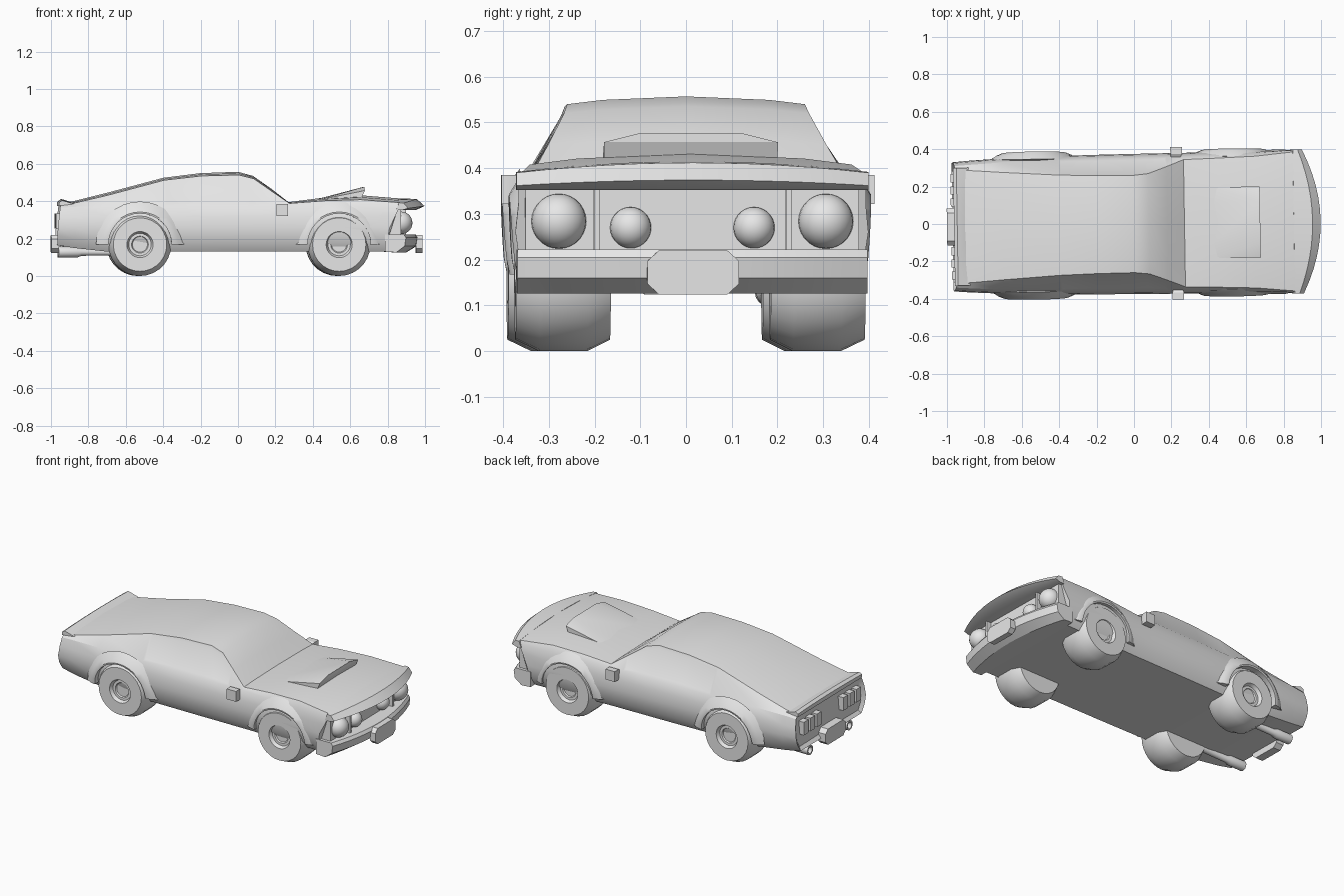
import bpy, bmesh, math
from mathutils import Matrix, Vector

cube = bpy.data.objects.get("Cube")
if cube:
    bpy.data.objects.remove(cube, do_unlink=True)

grey = bpy.data.materials.new("light_grey")
grey.use_nodes = True
colour = (0.8, 0.8, 0.8, 1)
grey.diffuse_color = colour
grey.node_tree.nodes["Principled BSDF"].inputs["Base Color"].default_value = colour

# The whole car sits at a slight angle to the x axis
YAW = Matrix.Rotation(0.016, 4, 'Z')


def finish(name, bm, angle=30):
    """Turn a bmesh into a smooth-shaded object with sharp edges kept."""
    bmesh.ops.recalc_face_normals(bm, faces=bm.faces)
    bm.transform(YAW)
    mesh = bpy.data.meshes.new(name)
    bm.to_mesh(mesh)
    bm.free()
    mesh.materials.append(grey)
    obj = bpy.data.objects.new(name, mesh)
    bpy.context.collection.objects.link(obj)
    bpy.ops.object.select_all(action='DESELECT')
    obj.select_set(True)
    bpy.context.view_layer.objects.active = obj
    bpy.ops.object.shade_smooth_by_angle(angle=math.radians(angle))
    return obj


def loft(rings, cap=True, closed=True):
    """Skin a list of equal-length point rings."""
    bm = bmesh.new()
    rows = [[bm.verts.new(p) for p in ring] for ring in rings]
    count = len(rows[0])
    for a, b in zip(rows, rows[1:]):
        for i in range(count if closed else count - 1):
            j = (i + 1) % count
            bm.faces.new((a[i], a[j], b[j], b[i]))
    if cap:
        bm.faces.new(rows[0])
        bm.faces.new(rows[-1])
    return bm


def revolve(name, profile, centre, axis, segments=24):
    """Spin (position, radius) pairs about the x or y axis."""
    rings = []
    for pos, r in profile:
        ring = []
        for k in range(segments):
            a = math.tau * k / segments
            c, s = r * math.cos(a), r * math.sin(a)
            offset = Vector((pos, c, s)) if axis == 'X' else Vector((c, pos, s))
            ring.append(Vector(centre) + offset)
        rings.append(ring)
    return finish(name, loft(rings))


def box(name, lo, hi):
    bm = bmesh.new()
    bmesh.ops.create_cube(bm, size=1)
    lo, hi = Vector(lo), Vector(hi)
    bm.transform(Matrix.Translation((lo + hi) / 2) @ Matrix.Diagonal((*(hi - lo), 1)))
    return finish(name, bm)


def across(name, profile, half_width, steps=12):
    """Sweep a profile(t) of (x, z) points across the car, t from -1 to 1."""
    rings = []
    for k in range(steps + 1):
        t = 2 * k / steps - 1
        rings.append([(x, t * half_width, z) for x, z in profile(t)])
    return finish(name, loft(rings))


# Body: x, floor, half width, belt y, belt z, roof edge y, roof edge z, crown z
stations = [
    (-.97, .165, .345, .325, .365, .30, .388, .395),
    (-.88, .15, .352, .33, .37, .30, .39, .40),
    (-.70, .13, .362, .34, .375, .287, .432, .445),
    (-.40, .13, .37, .35, .375, .268, .512, .525),
    (-.20, .13, .373, .352, .375, .262, .535, .55),
    (0, .13, .375, .354, .375, .26, .54, .557),
    (.08, .13, .375, .355, .375, .268, .52, .535),
    (.18, .13, .376, .356, .375, .305, .45, .465),
    (.27, .13, .376, .357, .375, .34, .388, .395),
    (.45, .13, .38, .362, .375, .345, .402, .418),
    (.65, .13, .384, .37, .375, .352, .408, .432),
    (.86, .13, .386, .38, .37, .372, .392, .415),
]


def body_ring(x, floor, w, by, bz, ry, rz, top):
    half = [(w - .045, floor), (w - .012, floor + .05), (w, .26), (w - .006, .32),
            (by, bz), (ry, rz), (ry * .7, rz + (top - rz) * .55)]
    full = [(0, floor)] + half + [(0, top)] + [(-y, z) for y, z in reversed(half)]
    ring = []
    for y, z in full:
        px = x
        if x < -.95:                       # rear panel leans forward at the top
            px = x + max(0, z - .25) * .12
        elif x > .8:                       # fender ends sweep back toward the bumper
            px = x - min(.07, max(0, .37 - z) * .5)
        ring.append((px, y, z))
    return ring


body = loft([body_ring(*s) for s in stations])
body.faces.ensure_lookup_table()
body.normal_update()
bmesh.ops.recalc_face_normals(body, faces=body.faces)
# Recessed tail panel
tail = [f for f in body.faces if len(f.verts) > 4 and f.calc_center_median().x < 0]
bmesh.ops.inset_region(body, faces=tail, thickness=.022, depth=-.015)
# Side windows
for side in (1, -1):
    glass = []
    for f in body.faces:
        c = f.calc_center_median()
        if len(f.verts) == 4 and -.4 < c.x < .2 and .28 < c.y * side < .345 and .39 < c.z < .5:
            glass.append(f)
    bmesh.ops.inset_region(body, faces=glass, thickness=.018, depth=-.003)
finish("body", body)

# Overhanging hood nose
across("hood_nose", lambda t: [
    (.855, .415 - .023 * t * t), (.955 - .075 * t * t, .412 - .022 * t * t),
    (.998 - .095 * t * t, .374 - .012 * t * t), (.95 - .08 * t * t, .352), (.84, .352)], .385)

# Grille with raised centre frame
box("grille_panel", (.78, -.365, .2), (.865, .365, .36))
for side in (1, -1):
    box("grille_divider", (.86, side * .21 - .006, .21), (.895, side * .21 + .006, .355))

# Front bumper
across("front_bumper", lambda t: [
    (.78, .13), (.9 - .06 * t * t, .126), (.955 - .07 * t * t, .16),
    (.962 - .07 * t * t, .205), (.95 - .07 * t * t, .222), (.78, .222)], .383)

# Number plates with cut corners
for name, x0, x1 in (("front_plate", .95, .985), ("rear_plate", -1, -.95)):
    corners = [(.1, .025), (.075, .048)]
    quad = corners + [(-y, z) for y, z in reversed(corners)]
    outline = quad + [(-y, -z) for y, z in quad]
    finish(name, loft([[(x, y, .172 + z) for y, z in outline] for x in (x0, x1)]))

# Headlights
for side in (1, -1):
    for name, y, z, r in (("headlight", .292, .284, .06), ("fog_light", .135, .27, .045)):
        bm = bmesh.new()
        bmesh.ops.create_uvsphere(bm, u_segments=24, v_segments=14, radius=r)
        bm.transform(Matrix.Translation((.868, side * y, z)))
        finish(name, bm)

# Hood scoop
bm = bmesh.new()
for side in (1, -1):
    for p in ((.42, .19, .405), (.42, .11, .41), (.675, .19, .457), (.675, .11, .477),
              (.655, .19, .41), (.655, .11, .41)):
        bm.verts.new((p[0], side * p[1], p[2]))
bmesh.ops.convex_hull(bm, input=bm.verts)
finish("hood_scoop", bm, 15)

# Tail spoiler
across("tail_spoiler", lambda t: [
    (-.962, .375), (-.88, .385), (-.9, .397 - .006 * t * t),
    (-.945, .412 - .008 * t * t), (-.962, .4 - .006 * t * t)], .315)

# Wheels and flared arches
for x, end in ((-.53, "rear"), (.535, "front")):
    for side in (1, -1):
        tyre = [(.175, .05), (.175, .143), (.225, .168), (.33, .168), (.382, .143),
                (.382, .07), (.362, .06), (.362, .045), (.355, .04)]
        revolve(end + "_wheel", [(side * y, r) for y, r in tyre], (x, 0, .168), 'Y', 28)
        rings = []
        for k in range(17):
            a = math.pi * k / 16
            lift = math.sin(a) ** .5 if 0 < k < 16 else 0
            ring = []
            for r, y in ((.235, .355), (.205, .372 + .008 * lift),
                         (.178, .38 + .016 * lift), (.169, .38 + .014 * lift), (.169, .34)):
                ring.append((x + r * math.cos(a), side * y, .168 + r * .98 * math.sin(a)))
            rings.append(ring)
        finish(end + "_wheel_arch", loft(rings), 40)

for side in (1, -1):
    # Door mirrors
    bm = bmesh.new()
    for y, x0, x1, z0, z1 in ((.345, .205, .25, .33, .37), (.37, .2, .262, .32, .385),
                              (.408, .2, .262, .322, .385)):
        for x in (x0, x1):
            for z in (z0, z1):
                bm.verts.new((x, side * y, z))
    bmesh.ops.convex_hull(bm, input=bm.verts)
    finish("door_mirror", bm)
    # Exhaust pipes with wider hollow tips
    revolve("exhaust_pipe", [(-.65, .018), (-.84, .02), (-.86, .028), (-.962, .029),
                             (-.962, .02), (-.93, .018)], (0, side * .195, .128), 'X', 16)
    # Three upright tail lights per side
    for k in range(3):
        y = side * (.13 + .065 * k)
        box("tail_light", (-.978, y - .022, .255), (-.93, y + .022, .335))
